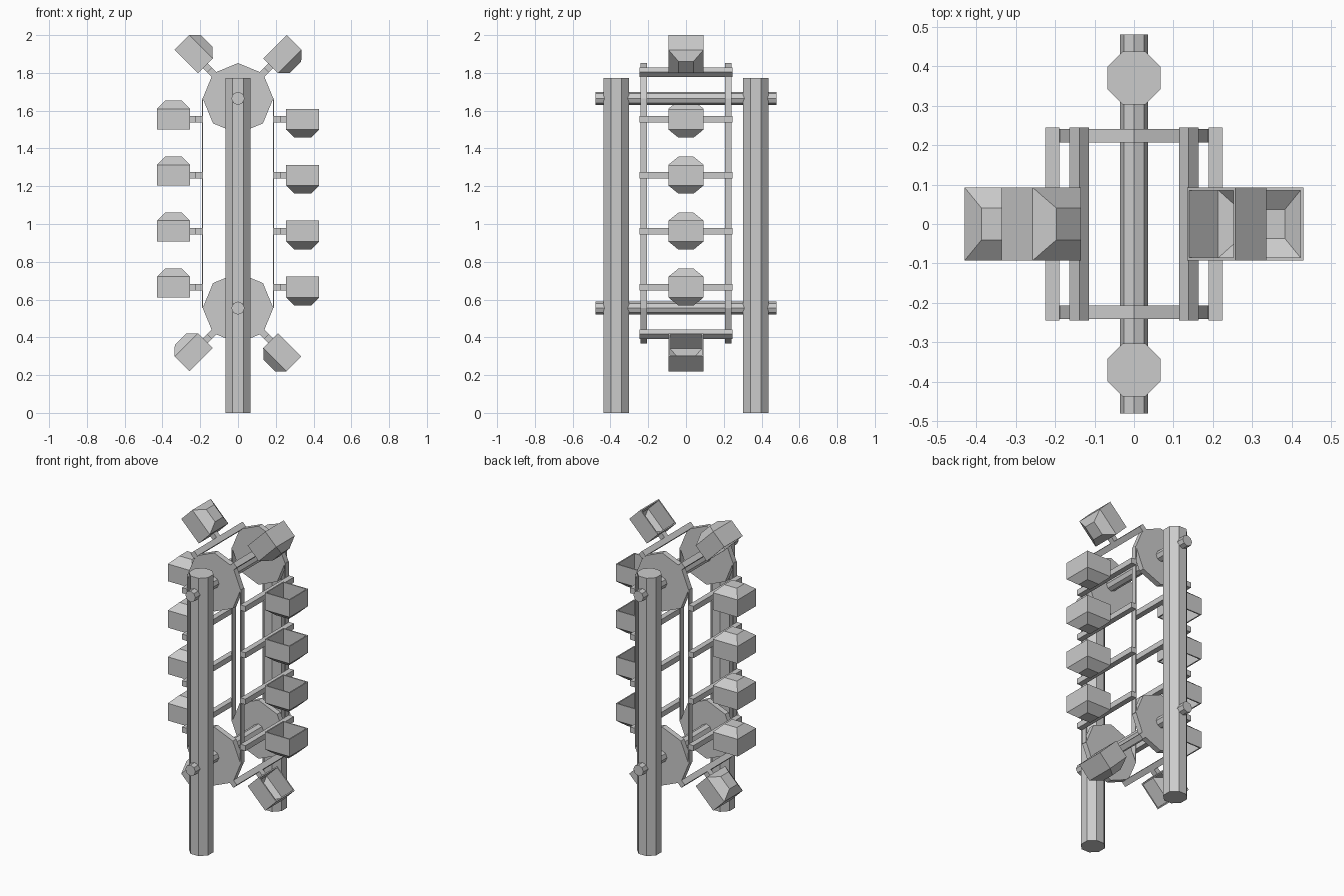
import bpy, bmesh, math
from mathutils import Matrix, Vector

cube = bpy.data.objects.get("Cube")
if cube:
    bpy.data.objects.remove(cube, do_unlink=True)

GREY = (0.6, 0.6, 0.6, 1)
grey = bpy.data.materials.new("plain_grey")
grey.use_nodes = True
grey.diffuse_color = GREY
grey.node_tree.nodes["Principled BSDF"].inputs["Base Color"].default_value = GREY

TOP_Z, LOW_Z = 1.665, 0.555
WHEEL_R, WHEEL_Y, WHEEL_W = 0.187, 0.2235, 0.035
ROD = 0.035


def add(name, bm, matrix=Matrix()):
    bmesh.ops.recalc_face_normals(bm, faces=bm.faces)
    mesh = bpy.data.meshes.new(name)
    bm.to_mesh(mesh)
    bm.free()
    mesh.materials.append(grey)
    obj = bpy.data.objects.new(name, mesh)
    obj.matrix_world = matrix
    bpy.context.collection.objects.link(obj)
    return obj


def box(name, centre, size, frame=Matrix()):
    bm = bmesh.new()
    bmesh.ops.create_cube(bm, size=1)
    bmesh.ops.transform(bm, verts=bm.verts, matrix=Matrix.Translation(centre) @ Matrix.Diagonal((*size, 1)))
    return add(name, bm, frame)


def octagon(name, centre, radius, length, turn=0.0, along_y=True):
    bm = bmesh.new()
    bmesh.ops.create_cone(bm, cap_ends=True, segments=8, radius1=radius, radius2=radius,
                          depth=length, matrix=Matrix.Rotation(turn, 4, 'Z'))
    tilt = Matrix.Rotation(math.pi / 2, 4, 'X') if along_y else Matrix()
    return add(name, bm, Matrix.Translation(centre) @ tilt)


def bucket(frame):
    # open box with a tapered floor; walls thickened inwards
    bm = bmesh.new()
    rings = []
    for half_x, half_y, z in ((0.0875, 0.093, 0.055), (0.0875, 0.093, -0.055), (0.044, 0.04, -0.098)):
        rings.append([bm.verts.new((0.1355 + sx * half_x, sy * half_y, z))
                      for sx, sy in ((-1, -1), (1, -1), (1, 1), (-1, 1))])
    for upper, lower in zip(rings, rings[1:]):
        for i in range(4):
            j = (i + 1) % 4
            bm.faces.new((upper[i], lower[i], lower[j], upper[j]))
    bm.faces.new(rings[-1][::-1])
    # an open shell needs its outward direction checked
    bmesh.ops.recalc_face_normals(bm, faces=bm.faces)
    obj = add("bucket", bm, frame)
    floor = max(obj.data.polygons, key=lambda p: -p.center.z)
    if floor.normal.z > 0:
        obj.data.flip_normals()
    wall = obj.modifiers.new("wall", 'SOLIDIFY')
    wall.thickness = 0.011
    wall.offset = -1


def carrier(x, z, degrees):
    # rung, arm and bucket, with local x pointing away from the chain
    frame = Matrix.Translation((x, 0, z)) @ Matrix.Rotation(-math.radians(degrees), 4, 'Y')
    box("rung", (0, 0, 0), (ROD, 0.49, ROD), frame)
    box("arm", (0.034, 0, 0), (0.036, ROD, ROD), frame)
    bucket(frame)


# posts
for name, side in (("front_post", -1), ("back_post", 1)):
    octagon(name, (0, side * 0.37, 0.886), 0.073, 1.772, math.pi / 8, along_y=False)

# axles, wheels and belts
for level, z in (("upper", TOP_Z), ("lower", LOW_Z)):
    octagon(level + "_axle", (0, 0, z), ROD, 0.96)
    for side in (-1, 1):
        octagon(level + "_wheel", (0, side * WHEEL_Y, z), WHEEL_R, WHEEL_W)
for sx in (-1, 1):
    for sy in (-1, 1):
        box("belt", (sx * WHEEL_R, sy * WHEEL_Y, (TOP_Z + LOW_Z) / 2), (0.005, WHEEL_W, TOP_Z - LOW_Z))

# buckets on the straight runs
for i in range(4):
    z = 0.666 + i * 0.2963
    carrier(0.2065, z, 0)
    carrier(-0.2065, z, 180)

# buckets rounding the wheels
for z, angles in ((TOP_Z, (45, 135)), (LOW_Z, (225, 315))):
    for degrees in angles:
        a = math.radians(degrees)
        carrier(0.196 * math.cos(a), z + 0.196 * math.sin(a), degrees)
